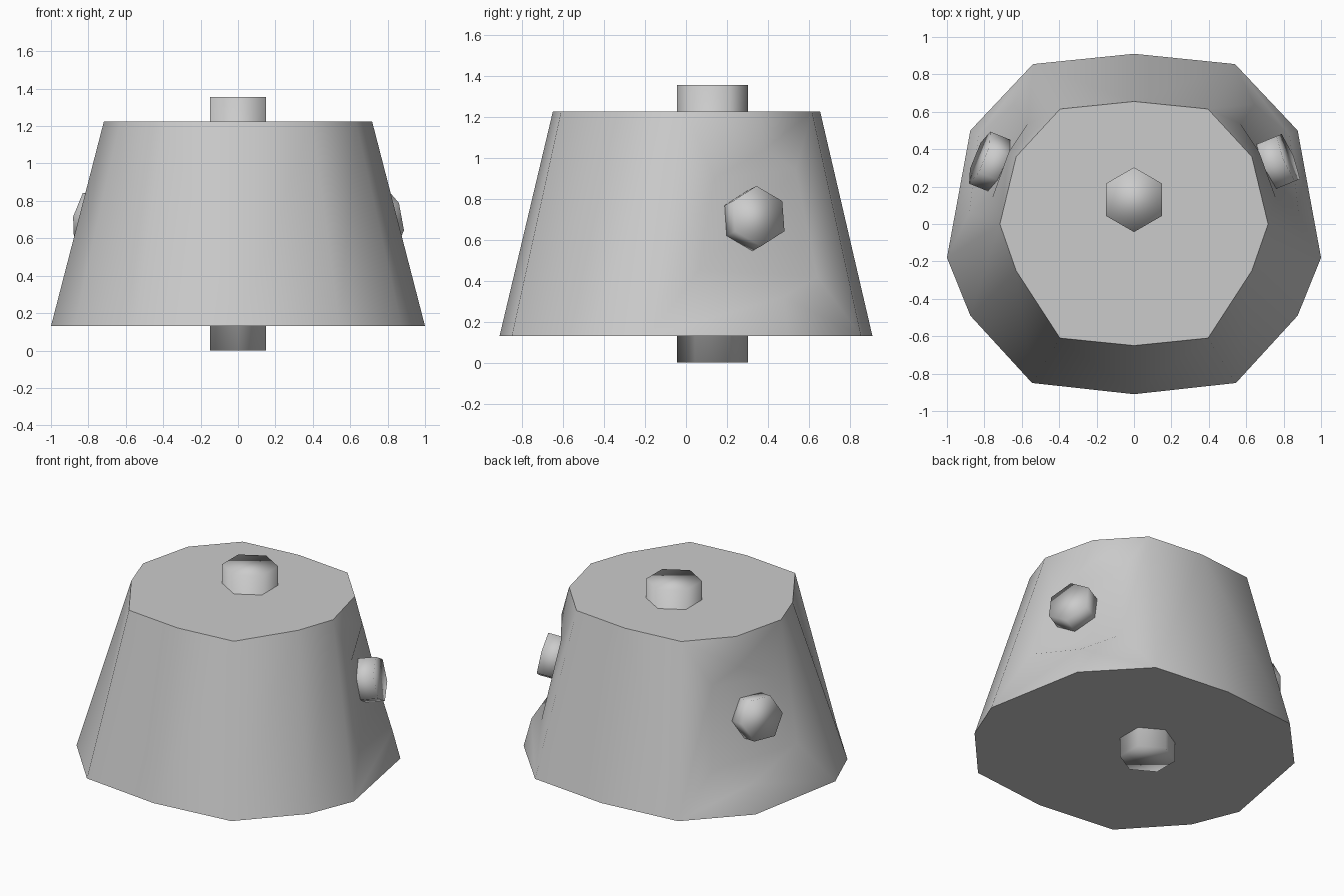
import bpy, bmesh, math
from mathutils import Vector, Matrix

if "Cube" in bpy.data.objects:
    bpy.data.objects.remove(bpy.data.objects["Cube"])


def make_object(name, bm):
    bmesh.ops.recalc_face_normals(bm, faces=bm.faces)
    mesh = bpy.data.meshes.new(name)
    bm.to_mesh(mesh)
    bm.free()
    ob = bpy.data.objects.new(name, mesh)
    bpy.context.collection.objects.link(ob)
    for p in mesh.polygons:
        p.use_smooth = True
    return ob


# hexagonal peg running from base to tip, with soft shaded ends
def hex_peg(name, base, tip, radius, turn):
    base, tip = Vector(base), Vector(tip)
    axis = tip - base
    bm = bmesh.new()
    bmesh.ops.create_cone(
        bm, cap_ends=True, segments=6, radius1=radius, radius2=radius, depth=axis.length,
        matrix=Matrix.Translation((base + tip) / 2)
        @ axis.to_track_quat('Z', 'Y').to_matrix().to_4x4()
        @ Matrix.Rotation(math.radians(turn), 4, 'Z'))
    return make_object(name, bm)


# tapered twelve-sided body: half outlines from back to front
LOW = [(0, .91), (.54, .855), (.875, .50), (1, -.18), (.875, -.49), (.545, -.85), (0, -.91)]
HIGH = [(0, .655), (.395, .615), (.63, .36), (.717, 0), (.63, -.25), (.396, -.61), (0, -.65)]
# corners of the hollow cut across the rear side edge
HOLLOW = {'top': (.67, .383, 1.04), 'back_up': (.57, .535, .94), 'back_low': (.643, .64, .42),
          'bottom': (.832, .476, .32), 'front_low': (.88, .06, .45), 'front_up': (.758, .14, .90)}

bm = bmesh.new()
rings = []
for outline, z in ((LOW, .13), (HIGH, 1.225)):
    right = [bm.verts.new((x, y, z)) for x, y in outline]
    left = [right[0]] + [bm.verts.new((-x, y, z)) for x, y in outline[1:-1]] + [right[-1]]
    rings.append((right, left))
    bm.faces.new(right + left[-2:0:-1])
for side, sign in ((0, 1), (1, -1)):
    lo, hi = rings[0][side], rings[1][side]
    h = {k: bm.verts.new((sign * x, y, z)) for k, (x, y, z) in HOLLOW.items()}
    for i in range(6):
        face = [lo[i + 1], lo[i], hi[i], hi[i + 1]]
        if i == 1:
            face += [h['top'], h['back_up'], h['back_low'], h['bottom']]
        elif i == 2:
            face = [lo[2], lo[3], hi[3], hi[2], h['top'], h['front_up'], h['front_low'], h['bottom']]
        bm.faces.new(face)
    for keys in (('top', 'back_up', 'front_up'), ('bottom', 'front_low', 'back_low'),
                 ('back_up', 'back_low', 'front_low', 'front_up')):
        bm.faces.new([h[k] for k in keys])
body = make_object("body", bm)
bpy.context.view_layer.objects.active = body
body.select_set(True)
bpy.ops.object.shade_smooth_by_angle(angle=math.radians(50))

# centre axle through the body
hex_peg("axle", (0, .13, 0), (0, .13, 1.355), .173, 0)

# side pegs standing in the hollows
for name, sign, turn in (("right_peg", 1, 0), ("left_peg", -1, 30)):
    tip = Vector((sign * .825, .355, .715))
    out = Vector((sign * .926, .378, .2)).normalized()
    hex_peg(name, tip - out * .16, tip, .15, turn)
